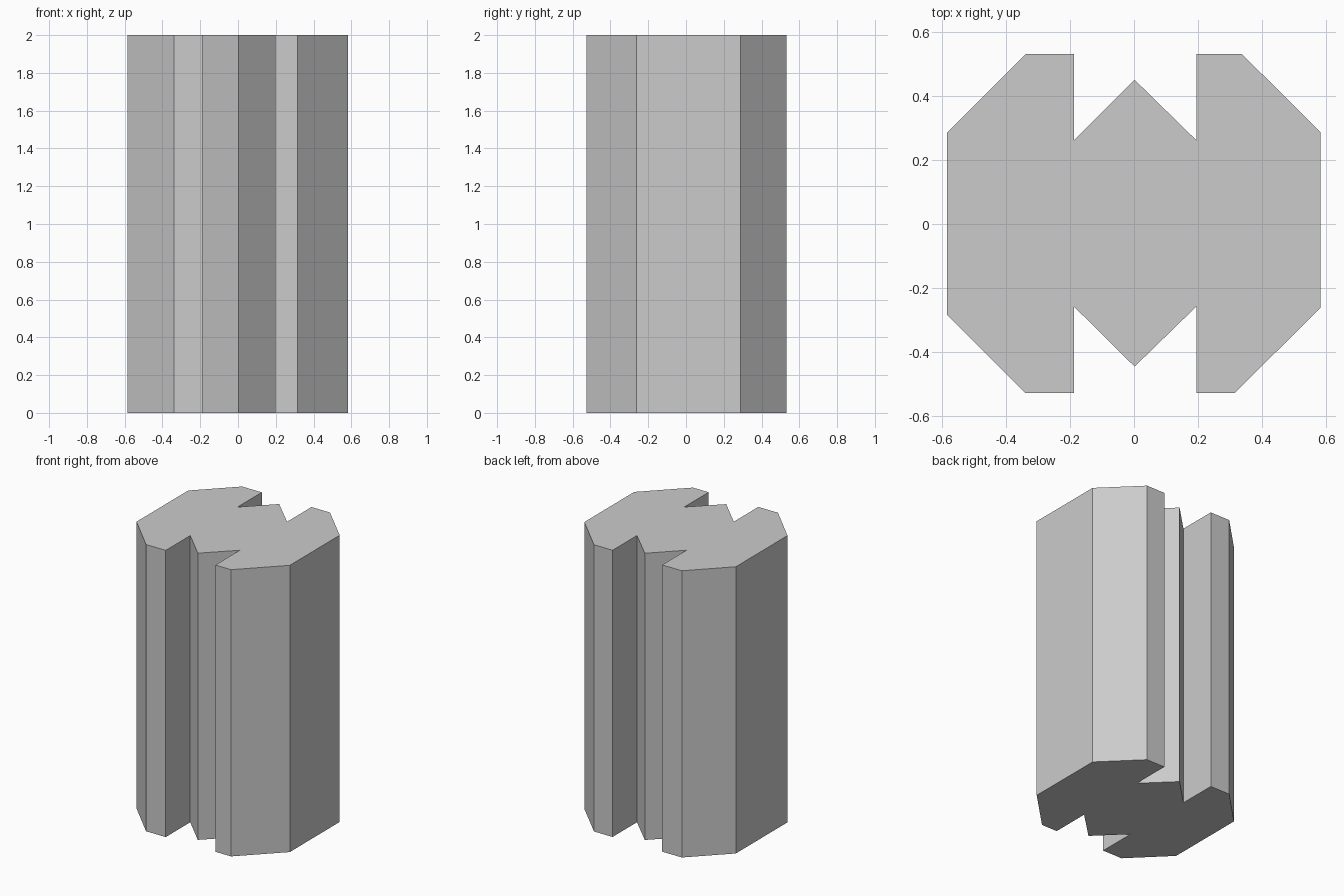
import bpy
import bmesh

# Remove the default object
cube = bpy.data.objects.get("Cube")
if cube:
    bpy.data.objects.remove(cube, do_unlink=True)

HEIGHT = 2.0

# Plain grey
grey = bpy.data.materials.new("grey")
grey.use_nodes = True
colour = (0.6, 0.6, 0.6, 1.0)
grey.diffuse_color = colour
grey.node_tree.nodes["Principled BSDF"].inputs["Base Color"].default_value = colour

# Cross-section: chamfered block with a W-shaped notch front and back
outline = [
    (-0.585, -0.283), (-0.34, -0.528), (-0.188, -0.528), (-0.188, -0.258),
    (0.002, -0.446), (0.195, -0.258), (0.195, -0.528), (0.316, -0.528),
    (0.583, -0.262), (0.583, 0.288), (0.338, 0.531), (0.195, 0.531),
    (0.195, 0.262), (0.002, 0.451), (-0.188, 0.262), (-0.188, 0.531),
    (-0.34, 0.531), (-0.585, 0.286),
]

# Extrude the cross-section into a column
bm = bmesh.new()
base = bm.faces.new([bm.verts.new((x, y, 0)) for x, y in outline])
result = bmesh.ops.extrude_face_region(bm, geom=[base], use_keep_orig=True)
top = [v for v in result["geom"] if isinstance(v, bmesh.types.BMVert)]
bmesh.ops.translate(bm, verts=top, vec=(0, 0, HEIGHT))
bmesh.ops.recalc_face_normals(bm, faces=bm.faces)

mesh = bpy.data.meshes.new("notched_column")
bm.to_mesh(mesh)
bm.free()
mesh.materials.append(grey)
column = bpy.data.objects.new("notched_column", mesh)
bpy.context.collection.objects.link(column)
